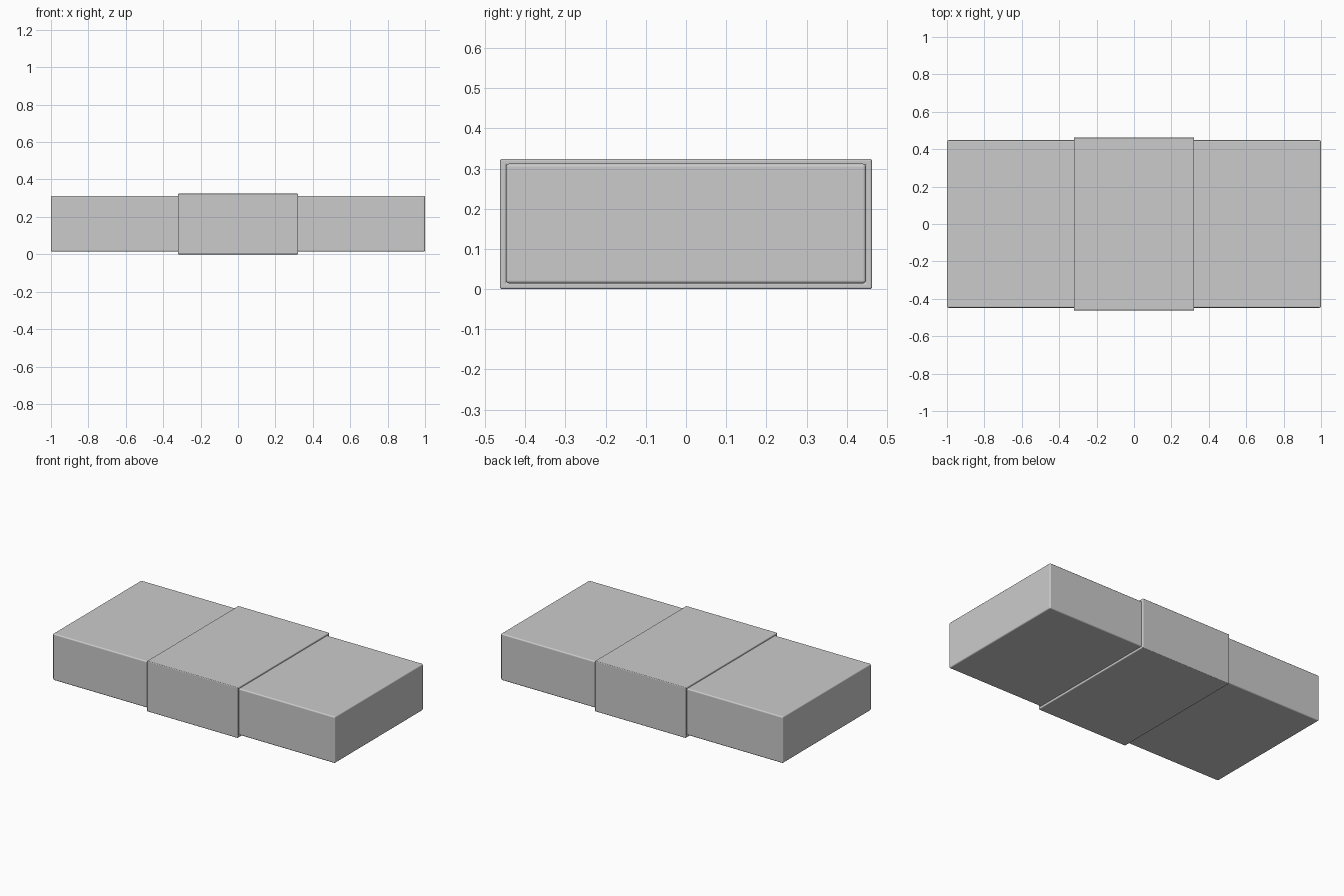
import bpy, bmesh
from math import radians

if "Cube" in bpy.data.objects:
    bpy.data.objects.remove(bpy.data.objects["Cube"])


def finish(obj, width):
    # Soft rounded edges
    bev = obj.modifiers.new("soft_edges", 'BEVEL')
    bev.width = width
    bev.segments = 3
    bev.limit_method = 'ANGLE'
    bev.harden_normals = True
    bpy.ops.object.select_all(action='DESELECT')
    obj.select_set(True)
    bpy.context.view_layer.objects.active = obj
    bpy.ops.object.shade_smooth_by_angle(angle=radians(40))


def box(name, size, z_mid, width, open_ends=False, wall=0.0):
    bm = bmesh.new()
    bmesh.ops.create_cube(bm, size=1)
    bmesh.ops.scale(bm, vec=size, verts=bm.verts)
    if open_ends:
        bm.normal_update()
        ends = [f for f in bm.faces if abs(f.normal.x) > 0.9]
        bmesh.ops.delete(bm, geom=ends, context='FACES_ONLY')
    mesh = bpy.data.meshes.new(name)
    bm.to_mesh(mesh)
    bm.free()
    obj = bpy.data.objects.new(name, mesh)
    obj.location.z = z_mid
    bpy.context.collection.objects.link(obj)
    if wall:
        sol = obj.modifiers.new("wall", 'SOLIDIFY')
        sol.thickness = wall
        sol.offset = -1
        sol.use_even_offset = True
    finish(obj, width)
    return obj


# Paper stack
box("paper_stack", (2.0, 0.896, 0.298), 0.163, 0.008)

# Wrapping band, an open sleeve round the middle
box("wrapping_band", (0.644, 0.926, 0.324), 0.162, 0.005, open_ends=True, wall=0.016)
